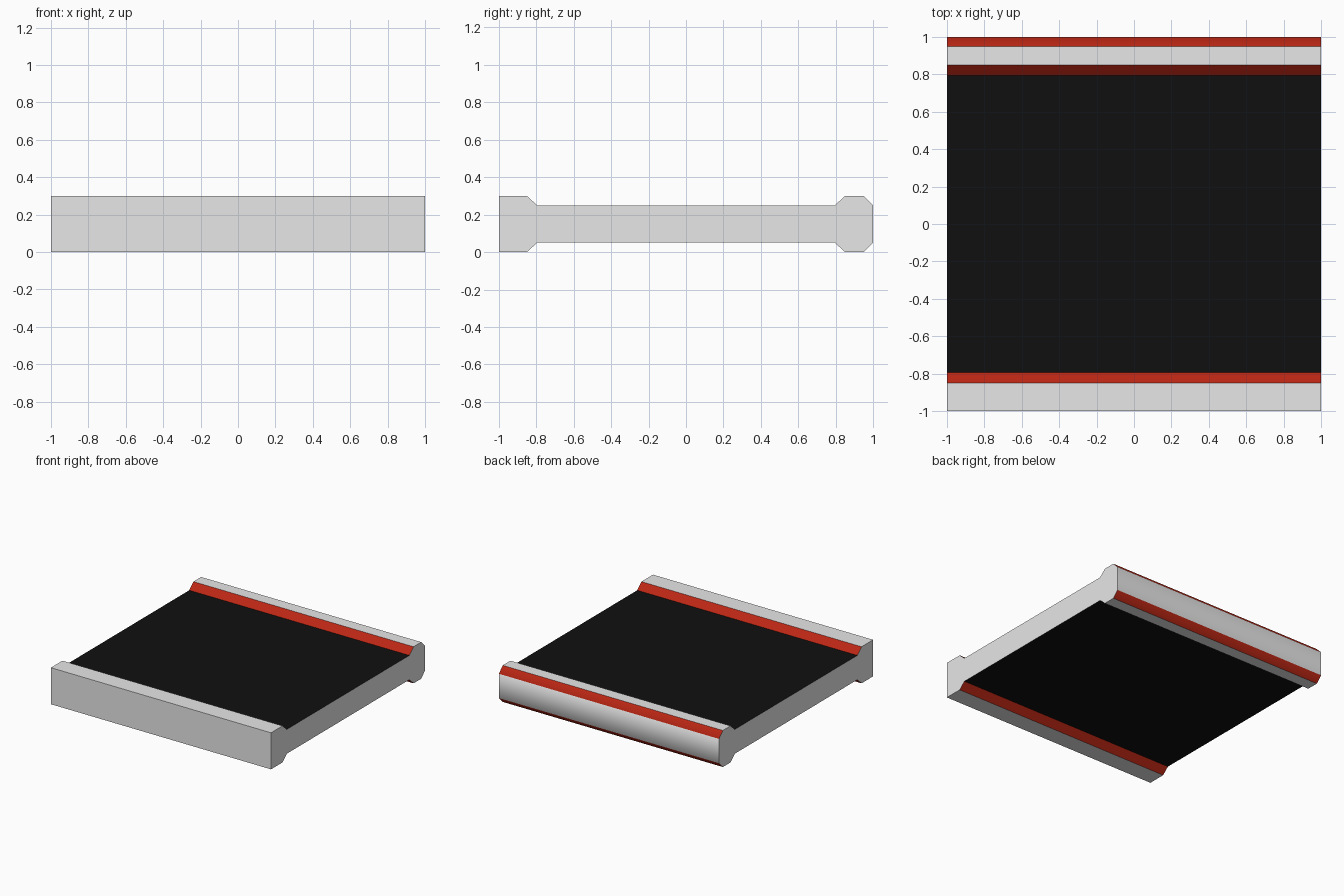
import bpy, bmesh

cube = bpy.data.objects.get("Cube")
if cube:
    bpy.data.objects.remove(cube, do_unlink=True)


def make_material(name, rgb):
    mat = bpy.data.materials.new(name)
    mat.use_nodes = True
    mat.diffuse_color = (*rgb, 1)
    mat.node_tree.nodes["Principled BSDF"].inputs["Base Color"].default_value = (*rgb, 1)
    return mat


GREY, RED, BLACK = range(3)
materials = [make_material("light_grey", (0.8, 0.8, 0.8)),
             make_material("red", (0.5, 0.02, 0.007)),
             make_material("black", (0.005, 0.005, 0.005))]

# Upper half of the side profile (y, z), mirrored for the underside
HEIGHT = 0.3
upper = [(-1, 0.3), (-0.85, 0.3), (-0.795, 0.25), (0.795, 0.25),
         (0.85, 0.3), (0.95, 0.3), (1, 0.25)]
profile = upper + [(y, HEIGHT - z) for y, z in reversed(upper)]

# Extrude the profile across the full width
bm = bmesh.new()
cap = bm.faces.new([bm.verts.new((-1, y, z)) for y, z in profile])
result = bmesh.ops.extrude_face_region(bm, geom=[cap], use_keep_orig=True)
moved = [v for v in result["geom"] if isinstance(v, bmesh.types.BMVert)]
bmesh.ops.translate(bm, verts=moved, vec=(2, 0, 0))
bmesh.ops.recalc_face_normals(bm, faces=bm.faces)
bm.normal_update()

# Red slopes, black road surfaces, grey kerbs and ends; rounded shading on the back edge
for face in bm.faces:
    n, c = face.normal, face.calc_center_median()
    if abs(n.x) > 0.9:
        face.material_index = GREY
    elif 0.3 < abs(n.z) < 0.9:
        face.material_index = RED
    elif abs(n.z) > 0.9 and abs(c.y) < 0.5:
        face.material_index = BLACK
    face.smooth = abs(n.x) < 0.1 and c.y > 0.96
for edge in bm.edges:
    edge.smooth = all(f.smooth for f in edge.link_faces)

mesh = bpy.data.meshes.new("road_slab")
bm.to_mesh(mesh)
bm.free()
for mat in materials:
    mesh.materials.append(mat)
slab = bpy.data.objects.new("road_slab", mesh)
bpy.context.collection.objects.link(slab)
